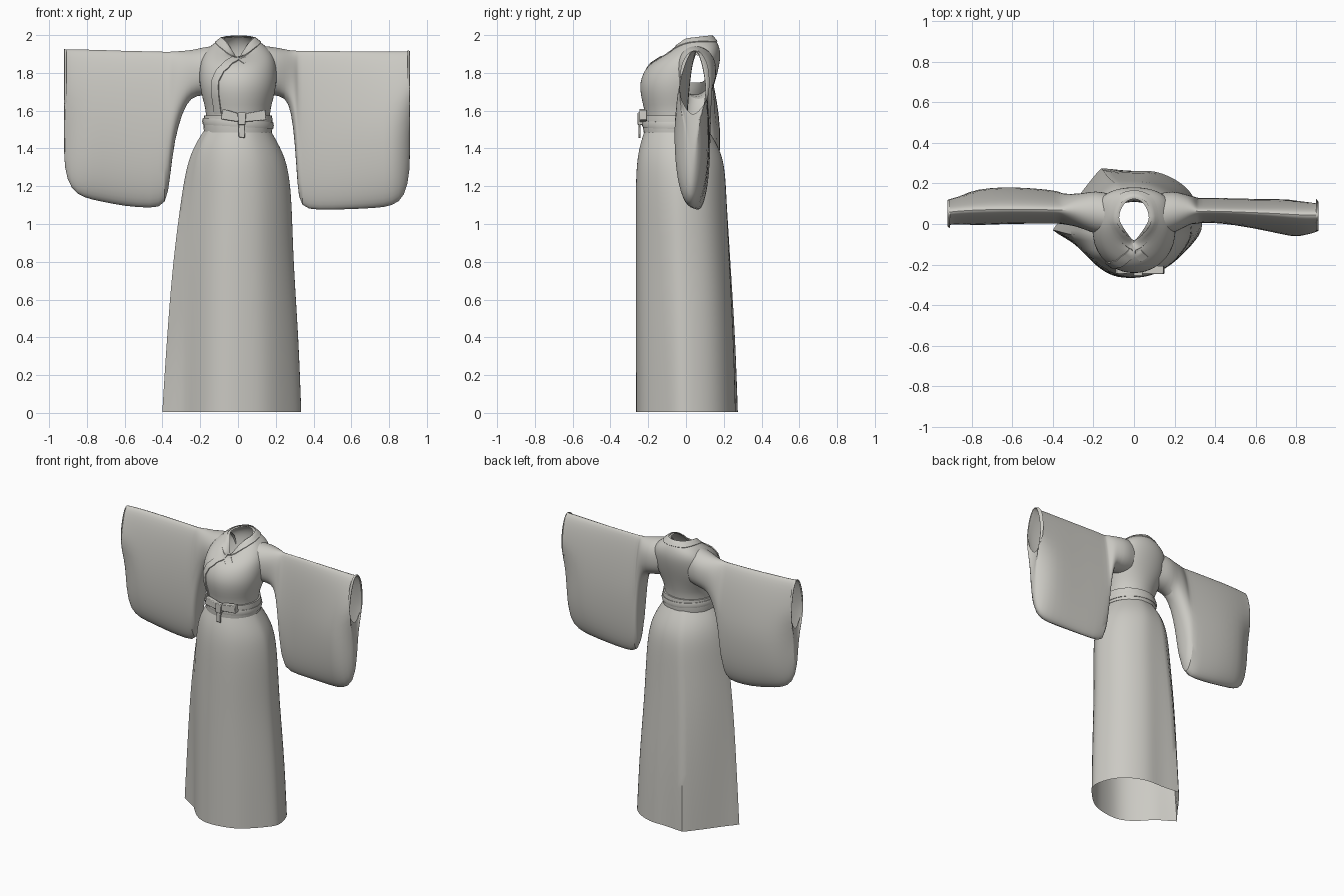
import bpy, bmesh, math
from mathutils import Vector
from mathutils.bvhtree import BVHTree

if "Cube" in bpy.data.objects:
    bpy.data.objects.remove(bpy.data.objects["Cube"])

cloth = bpy.data.materials.new("warm_grey_cloth")
cloth.diffuse_color = (0.6, 0.59, 0.55, 1)
cloth.use_nodes = True
cloth.node_tree.nodes["Principled BSDF"].inputs["Base Color"].default_value = cloth.diffuse_color


def finish(name, bm, levels=1, angle=50):
    bmesh.ops.recalc_face_normals(bm, faces=bm.faces)
    me = bpy.data.meshes.new(name)
    bm.to_mesh(me)
    ob = bpy.data.objects.new(name, me)
    bpy.context.collection.objects.link(ob)
    me.materials.append(cloth)
    bpy.ops.object.select_all(action='DESELECT')
    ob.select_set(True)
    bpy.context.view_layer.objects.active = ob
    bpy.ops.object.shade_smooth_by_angle(angle=math.radians(angle))
    if levels:
        mod = ob.modifiers.new("soften", 'SUBSURF')
        mod.levels = mod.render_levels = levels
    return ob


def loft(rings, closed=True, creased=()):
    bm = bmesh.new()
    crease = bm.edges.layers.float.new("crease_edge")
    rows = [[bm.verts.new(p) for p in r] for r in rings]
    n = len(rows[0])
    for a, b in zip(rows, rows[1:]):
        for i in range(n if closed else n - 1):
            j = (i + 1) % n
            bm.faces.new((a[i], a[j], b[j], b[i]))
        for i in creased:
            bm.edges.get((a[i], b[i]))[crease] = 0.9
    return bm


def smooth_path(pts, steps=5):
    # Catmull-Rom through the points
    p = [Vector(q) for q in pts]
    p = [2 * p[0] - p[1]] + p + [2 * p[-1] - p[-2]]
    out = []
    for a, b, c, d in zip(p, p[1:], p[2:], p[3:]):
        for k in range(steps):
            t = k / steps
            out.append(0.5 * (2 * b + (c - a) * t + (2 * a - 5 * b + 4 * c - d) * t * t
                              + (3 * b - a - 3 * c + d) * t ** 3))
    return out + [p[-2]]


def clamp(t):
    return min(1, max(0, t))


# Skirt: pointed wrap at the hem blending to an oval waist
hem = [(.34, 0), (.31, .115), (.24, .205), (.10, .268), (0, .255), (-.16, .275), (-.25, .165),
       (-.33, .05), (-.40, -.03), (-.268, -.11), (-.185, -.21), (-.08, -.272), (.05, -.256),
       (.155, -.228), (.255, -.135), (.325, -.055)]
skirt_rows = [(.005, -.405, .342, -.272, .272), (.4, -.38, .327, -.272, .262),
              (.8, -.348, .298, -.272, .239), (1.1, -.308, .29, -.272, .222),
              (1.25, -.285, .276, -.27, .215), (1.35, -.26, .253, -.262, .2),
              (1.43, -.224, .213, -.245, .165), (1.50, -.178, .172, -.22, .12)]
rings = []
for z, x0, x1, y0, y1 in skirt_rows:
    w = max(0, 1 - z / 1.4) ** 0.6
    ring = []
    for hx, hy in hem:
        u = Vector(((hx + .03) / .37, hy / .27))
        u = u.normalized().lerp(u, w)
        ring.append(((x0 + x1) / 2 + u.x * (x1 - x0) / 2, (y0 + y1) / 2 + u.y * (y1 - y0) / 2, z))
    rings.append(ring)
finish("skirt", loft(rings, creased=(5, 8, 9)), 2)


def oval(z, rx, y0, y1, drop=0, taper=0, n=32):
    boxy = clamp((z - 1.62) / .12) * clamp((1.99 - z) / .05)   # fuller shoulder blades
    ring = []
    for i in range(n):
        a = 2 * math.pi * i / n
        s = math.sin(a)
        front = max(0, -s)
        depth = s ** (1 - .45 * boxy) if s > 0 else s
        ring.append((rx * math.cos(a) * (1 - taper * front), (y0 + y1) / 2 + depth * (y1 - y0) / 2,
                     z - drop * front ** 2 - drop * .12 * (1 - s)))
    return ring


# Bodice, open at the waist, neck and arm holes
bodice_rows = [(1.48, .17, -.21, .11), (1.58, .168, -.215, .11), (1.63, .178, -.228, .12),
               (1.69, .195, -.242, .135), (1.75, .205, -.245, .153), (1.81, .205, -.224, .17),
               (1.86, .2, -.19, .18, .01), (1.90, .186, -.157, .183, .025),
               (1.94, .157, -.132, .176, .045, .1), (1.968, .122, -.115, .162, .07, .3),
               (1.995, .092, -.1, .14, .1, .5), (1.99, .074, -.08, .124, .1, .6)]
bodice = loft([oval(*r) for r in bodice_rows])
bmesh.ops.recalc_face_normals(bodice, faces=bodice.faces)
surface = BVHTree.FromBMesh(bodice)
holes = [f for f in bodice.faces for c in [f.calc_center_median()]
         if abs(c.x) > .14 and ((c.y - .055) / .06) ** 2 + ((c.z - 1.81) / .085) ** 2 < 1]
bmesh.ops.delete(bodice, geom=holes, context='FACES')
finish("bodice", bodice)

# Collar: one band from the tucked end, round the neck and down the lapel
collar = [(.045, -.15, 1.82), (0, -.11, 1.87), (-.055, -.06, 1.92), (-.095, .02, 1.965),
          (-.075, .12, 1.98), (0, .15, 1.985), (.075, .12, 1.98), (.095, .02, 1.965),
          (.055, -.06, 1.92), (0, -.12, 1.865), (-.06, -.17, 1.82), (-.105, -.19, 1.77),
          (-.12, -.2, 1.68), (-.115, -.19, 1.58)]
path = smooth_path(collar)
strip = []
for i, p in enumerate(path):
    tangent = (path[min(i + 1, len(path) - 1)] - path[max(i - 1, 0)]).normalized()
    on, nor, _, _ = surface.find_nearest(p)
    side = tangent.cross(nor).normalized()
    lift = .003 + .003 * i / len(path)
    row = []
    for k in (-1, -.95, -.5, 0, .5, .95, 1):
        q, n, _, _ = surface.find_nearest(on + side * .024 * k)
        row.append(q + n * (lift if abs(k) < 1 else 0))
    strip.append(row)
finish("collar_band", loft(strip, closed=False), 0)

# Sleeves: x, top, bottom, front, back for each station, ending at the cuff opening
right = [(.12, 1.945, 1.69, -.06, .15), (.19, 1.938, 1.68, -.05, .166), (.25, 1.925, 1.672, -.015, .148),
         (.282, 1.92, 1.60, 0, .14), (.302, 1.92, 1.42, 0, .135), (.315, 1.92, 1.2, 0, .13),
         (.328, 1.92, 1.08, .005, .13), (.42, 1.92, 1.07, .005, .13), (.58, 1.918, 1.074, -.02, .125),
         (.72, 1.918, 1.08, -.05, .125), (.82, 1.918, 1.09, -.075, .12), (.885, 1.918, 1.14, -.075, .115),
         (.912, 1.918, 1.28, -.05, .11), (.91, 1.919, 1.45, -.04, .115), (.898, 1.92, 1.58, -.035, .125)]
left = [(-.12, 1.945, 1.69, -.06, .15), (-.19, 1.935, 1.68, -.05, .166), (-.25, 1.92, 1.672, -.025, .152),
        (-.295, 1.918, 1.59, -.01, .15), (-.335, 1.915, 1.45, -.005, .15), (-.36, 1.915, 1.25, 0, .155),
        (-.378, 1.915, 1.09, 0, .165), (-.46, 1.918, 1.08, 0, .175), (-.6, 1.92, 1.09, 0, .185),
        (-.72, 1.925, 1.115, -.005, .18), (-.82, 1.927, 1.135, -.01, .165), (-.885, 1.928, 1.18, -.015, .145),
        (-.922, 1.928, 1.29, -.02, .13), (-.92, 1.928, 1.45, -.02, .12), (-.908, 1.926, 1.58, -.02, .12)]
for name, rows, seam in (("right_sleeve", right, .03), ("left_sleeve", left, .065)):
    rings = []
    for x, zt, zb, y0, y1 in rows:
        ring = []
        for i in range(24):
            a = 2 * math.pi * i / 24
            c, s = math.cos(a), math.sin(a)
            v = math.copysign(abs(c) ** .85, c)          # 1 at the shoulder, -1 at the hem
            z = (zt + zb) / 2 + v * (zt - zb) / 2
            up = clamp((zt - zb - .3) / .4) * max(0, v)  # hanging bag is fuller low down
            mid = (y0 + y1) / 2 * (1 - .6 * up) + .036 * up
            half = (1 - .3 * up) * (y1 - y0) / 2
            # below the cuff the outer end rounds off to a seam
            pinch = clamp((1.66 - z) / .12) * clamp((abs(x) - .8) / .11) ** 2
            mid += (seam - mid) * pinch
            ring.append((x, mid + s * half * (1 - .65 * pinch), z))
        rings.append(ring)
    finish(name, loft(rings))


# Sash: a wide band with a narrower, slanted band over it
def band(name, z0, z1, grow, tilt):
    rows = [(z0, 0), (z0, grow), ((z0 + z1) / 2, grow + .004), (z1, grow), (z1, 0)]
    rings = [[(x, y, z + tilt * x) for x, y, z in oval(zz, .17 + g, -.215 - g, .112 + g)]
             for zz, g in rows]
    finish(name, loft(rings), 0, 35)


band("sash", 1.485, 1.575, .01, 0)
band("sash_cord", 1.515, 1.55, .016, -.06)


# Bow at the front: knot, loops and hanging tail
def plate(name, outline, y, depth):
    bm = bmesh.new()
    face = bm.faces.new([bm.verts.new((x, y, z)) for x, z in outline])
    ext = bmesh.ops.extrude_face_region(bm, geom=[face])
    for v in ext["geom"]:
        if isinstance(v, bmesh.types.BMVert):
            v.co.y += depth
    ob = finish(name, bm, 0, 35)
    mod = ob.modifiers.new("round", 'BEVEL')
    mod.width, mod.segments = .004, 2


plate("bow_knot", [(0, 1.525), (.04, 1.525), (.042, 1.59), (-.002, 1.59)], -.256, .03)
plate("bow_left_loop", [(.005, 1.54), (.005, 1.585), (-.08, 1.61), (-.092, 1.555)], -.246, .03)
plate("bow_right_loop", [(.035, 1.54), (.15, 1.55), (.145, 1.605), (.035, 1.585)], -.246, .04)
plate("bow_tail", [(.002, 1.53), (.004, 1.46), (.036, 1.455), (.038, 1.53)], -.252, .012)
